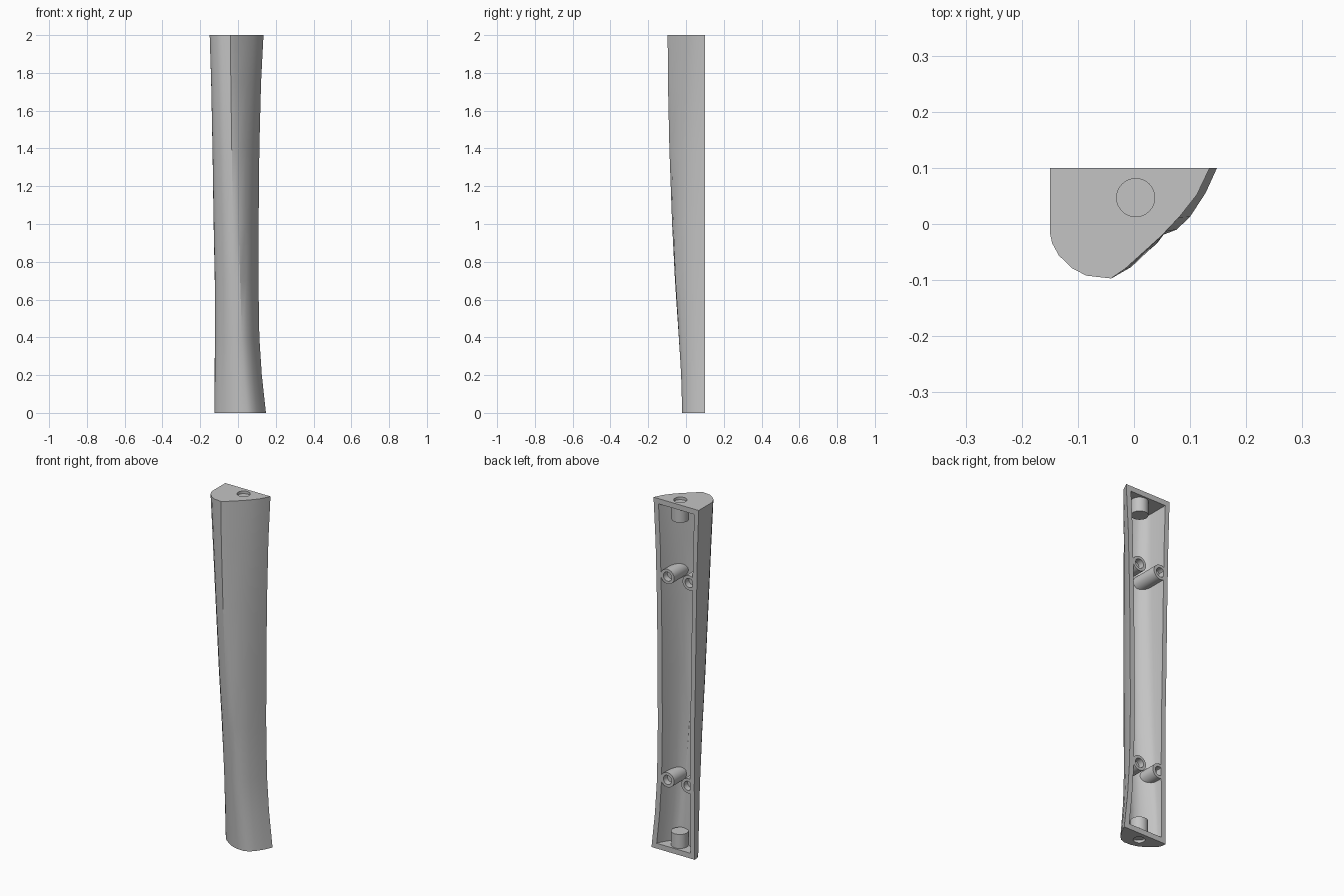
import bpy, bmesh, math
from mathutils import Vector

if "Cube" in bpy.data.objects:
    bpy.data.objects.remove(bpy.data.objects["Cube"], do_unlink=True)

BACK, WALL, END, SIDES = 0.1, 0.027, 0.03, 32

# Cross-sections of the two ends, from the left edge round the front to the right
TOP = [(-.15, .1), (-.15, -.015), (-.146, -.034), (-.134, -.056), (-.11, -.079), (-.085, -.092),
       (-.041, -.097), (-.015, -.079), (.048, -.022), (.082, .014), (.112, .052), (.135, .1)]
FOOT = [(-.125, .1), (-.123, .074), (-.114, .053), (-.097, .036), (-.068, .014), (-.035, -.006),
        (.005, -.018), (.05, -.02), (.076, -.01), (.1, .013), (.128, .056), (.148, .1)]
# Height, left edge, right edge, front
STATIONS = [(0, -.125, .148, -.02), (.2, -.124, .126, -.027), (.4, -.122, .113, -.04),
            (.7, -.123, .108, -.06), (1, -.129, .109, -.075), (1.4, -.135, .113, -.089),
            (1.75, -.142, .122, -.096), (2, -.15, .135, -.097)]

# Plain grey finish
grey = bpy.data.materials.new("plain_grey")
grey.use_nodes = True
grey.diffuse_color = (.55, .55, .55, 1)
grey.node_tree.nodes["Principled BSDF"].inputs["Base Color"].default_value = grey.diffuse_color


def unit(profile):
    x0, x1 = profile[0][0], profile[-1][0]
    depth = BACK - min(y for _, y in profile)
    return [Vector(((x - x0) / (x1 - x0), (BACK - y) / depth)) for x, y in profile]


def station(z):
    for a, b in zip(STATIONS, STATIONS[1:]):
        if z <= b[0]:
            f = (z - a[0]) / (b[0] - a[0])
            return [p + (q - p) * f for p, q in zip(a, b)]


def section(z, inset=0):
    _, left, right, front = station(z)
    pts = []
    for foot, top in zip(unit(FOOT), unit(TOP)):
        p = foot.lerp(top, z / 2)
        pts.append(Vector((left + p.x * (right - left), BACK - p.y * (BACK - front))))
    last = len(pts) - 1
    moved = []
    for i, p in enumerate(pts):
        t = (pts[min(i + 1, last)] - pts[max(i - 1, 0)]).normalized()
        if i in (0, last):
            moved.append(Vector((p.x - inset / t.y, BACK, z)))
        else:
            moved.append(Vector((p.x - t.y * inset, p.y + t.x * inset, z)))
    return moved


def front_at(x, z):
    pts = section(z)
    for a, b in zip(pts, pts[1:]):
        if a.x <= x <= b.x and b.x > a.x:
            return a.y + (b.y - a.y) * (x - a.x) / (b.x - a.x)
    return BACK


def circle(radius):
    angles = [2 * math.pi * i / SIDES for i in range(SIDES)]
    return [(radius * math.cos(a), radius * math.sin(a)) for a in angles]


def add_ring(bm, coords):
    return [bm.verts.new(c) for c in coords]


def skin(bm, rings, closed=True):
    for a, b in zip(rings, rings[1:]):
        for i in range(len(a) if closed else len(a) - 1):
            j = (i + 1) % len(a)
            bm.faces.new((a[i], a[j], b[j], b[i]))


def finish(name, bm):
    bmesh.ops.recalc_face_normals(bm, faces=bm.faces[:])
    mesh = bpy.data.meshes.new(name)
    bm.to_mesh(mesh)
    bm.free()
    mesh.materials.append(grey)
    obj = bpy.data.objects.new(name, mesh)
    bpy.context.collection.objects.link(obj)
    return obj


def end_cap(bm, outline, x, y, radius, z, floor):
    # Flat end with a blind round hole in it
    rim = add_ring(bm, [(x + u, y + v, z) for u, v in circle(radius)])
    bottom = add_ring(bm, [(x + u, y + v, floor) for u, v in circle(radius)])
    edges = []
    for loop in (outline, rim):
        for a, b in zip(loop, loop[1:] + loop[:1]):
            edges.append(bm.edges.get((a, b)) or bm.edges.new((a, b)))
    bmesh.ops.triangle_fill(bm, edges=edges, use_beauty=True, normal=(0, 0, 1))
    skin(bm, [rim, bottom])
    bm.faces.new(bottom)


def hollow_leg():
    heights = [s[0] for s in STATIONS]
    inner_heights = [END] + heights[1:-1] + [heights[-1] - END]
    bm = bmesh.new()
    outer = [add_ring(bm, section(z)) for z in heights]
    inner = [add_ring(bm, section(z, WALL)) for z in inner_heights]
    skin(bm, outer, closed=False)
    skin(bm, inner, closed=False)
    # Rim around the open back
    for side in (0, -1):
        skin(bm, [[r[side] for r in outer], [r[side] for r in inner]], closed=False)
    for end in (0, -1):
        o, i = outer[end], inner[end]
        bm.faces.new((o[0], o[-1], i[-1], i[0]))
        bm.faces.new(i)
    end_cap(bm, outer[-1], .003, .047, .034, 2, 1.92)
    end_cap(bm, outer[0], .006, .047, .03, 0, .08)
    return finish("hollow_leg", bm)


def screw_boss(name, x, z):
    # Tube facing the back, its far end buried in the curved front wall
    left = station(z)[1] + .003
    outer = [(max(x + u, left), z + v) for u, v in circle(.042)]
    hole = [(x + u, z + v) for u, v in circle(.026)]
    bm = bmesh.new()
    rings = [add_ring(bm, [(a, min(front_at(a, b) + .012, BACK - .002), b) for a, b in outer]),
             add_ring(bm, [(a, BACK, b) for a, b in outer]),
             add_ring(bm, [(a, BACK, b) for a, b in hole]),
             add_ring(bm, [(a, .065, b) for a, b in hole])]
    skin(bm, rings)
    bm.faces.new(rings[0])
    bm.faces.new(rings[-1])
    return finish(name, bm)


def socket_post(name, x, y, low, high):
    bm = bmesh.new()
    rings = [add_ring(bm, [(x + u, y + v, z) for u, v in circle(.045)]) for z in (low, high)]
    skin(bm, rings)
    for ring in rings:
        bm.faces.new(ring)
    return finish(name, bm)


parts = [hollow_leg(),
         screw_boss("upper_right_boss", -.09, 1.57),
         screw_boss("upper_left_boss", .047, 1.57),
         screw_boss("lower_right_boss", -.082, .41),
         screw_boss("lower_left_boss", .047, .41),
         socket_post("top_socket", .003, .047, 1.89, 2 - END / 2),
         socket_post("foot_socket", .006, .047, END / 2, .11)]

# Smooth curves, sharp corners
bpy.ops.object.select_all(action='DESELECT')
for part in parts:
    part.select_set(True)
bpy.context.view_layer.objects.active = parts[0]
bpy.ops.object.shade_smooth_by_angle(angle=math.radians(30))
